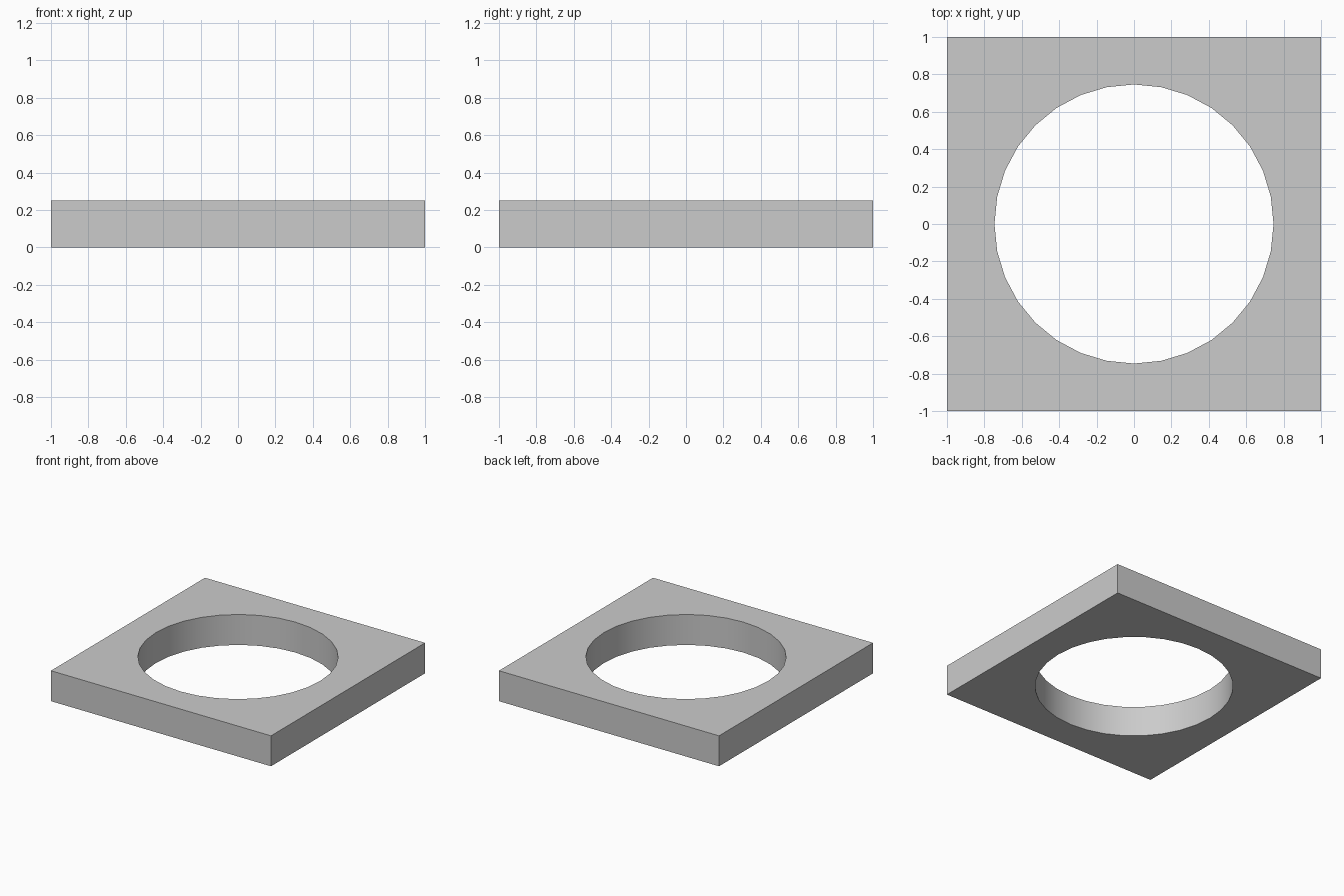
import bpy, bmesh, math

if "Cube" in bpy.data.objects:
    bpy.data.objects.remove(bpy.data.objects["Cube"])

HALF, HEIGHT, RADIUS, SIDES = 1.0, 0.25, 0.746, 32


def add_loop(bm, points):
    verts = [bm.verts.new((x, y, 0)) for x, y in points]
    return [bm.edges.new((v, verts[(i + 1) % len(verts)])) for i, v in enumerate(verts)]


# Square outline with a round opening
bm = bmesh.new()
square = [(-HALF, -HALF), (HALF, -HALF), (HALF, HALF), (-HALF, HALF)]
circle = [(RADIUS * math.cos(math.tau * i / SIDES),
           RADIUS * math.sin(math.tau * i / SIDES)) for i in range(SIDES)]
edges = add_loop(bm, square) + add_loop(bm, circle)
bmesh.ops.triangle_fill(bm, use_beauty=True, edges=edges, normal=(0, 0, 1))

# Raise the outline into a solid plate
result = bmesh.ops.extrude_face_region(bm, geom=bm.faces[:], use_keep_orig=True)
top = [g for g in result["geom"] if isinstance(g, bmesh.types.BMVert)]
bmesh.ops.translate(bm, verts=top, vec=(0, 0, HEIGHT))
bmesh.ops.recalc_face_normals(bm, faces=bm.faces[:])

mesh = bpy.data.meshes.new("square_plate_with_hole")
bm.to_mesh(mesh)
bm.free()
plate = bpy.data.objects.new("square_plate_with_hole", mesh)
bpy.context.collection.objects.link(plate)

# Smooth round wall, sharp rims and corners
bpy.context.view_layer.objects.active = plate
plate.select_set(True)
bpy.ops.object.shade_smooth_by_angle(angle=math.radians(30))
